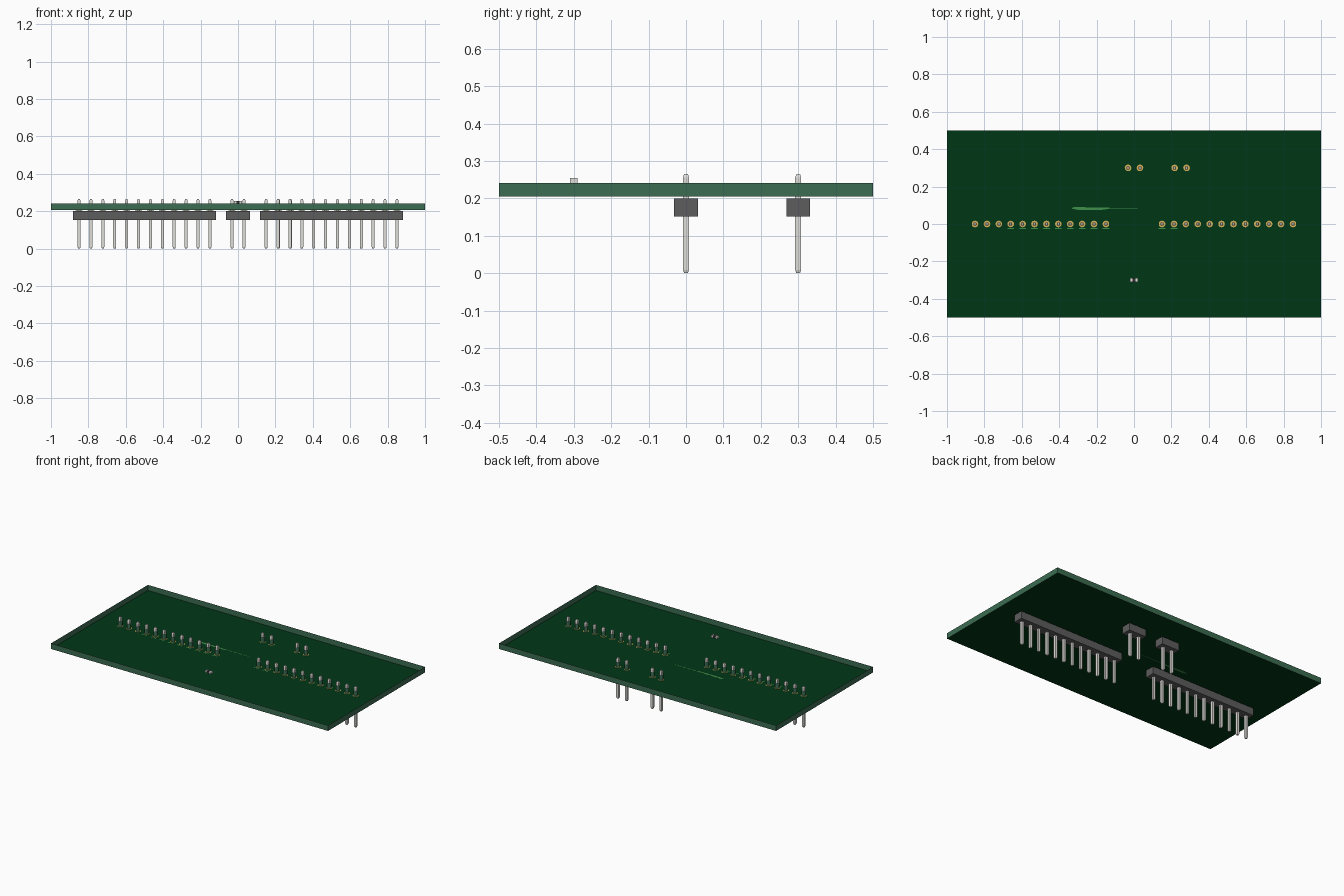
import bpy, bmesh, math
from mathutils import Matrix

if "Cube" in bpy.data.objects:
    bpy.data.objects.remove(bpy.data.objects["Cube"])


def mat(name, rgb):
    m = bpy.data.materials.new(name)
    m.diffuse_color = (*rgb, 1)
    m.use_nodes = True
    m.node_tree.nodes["Principled BSDF"].inputs["Base Color"].default_value = m.diffuse_color
    return m


BOARD = mat("board green", (0.0, 0.038, 0.008))
EDGE = mat("board edge", (0.045, 0.15, 0.083))
PLASTIC = mat("dark plastic", (0.11, 0.11, 0.11))
METAL = mat("pin metal", (0.74, 0.73, 0.70))
GOLD = mat("pad gold", (0.65, 0.45, 0.1))
TRACE = mat("trace green", (0.05, 0.28, 0.07))
BODY = mat("chip body", (0.04, 0.035, 0.035))

FLOOR, TOP = 0.2055, 0.2415     # the board is an open tray: floor sheet and side walls
PITCH = 0.0636


def finish(bm, name, *mats):
    me = bpy.data.meshes.new(name)
    bm.to_mesh(me)
    bm.free()
    for m in mats:
        me.materials.append(m)
    ob = bpy.data.objects.new(name, me)
    bpy.context.collection.objects.link(ob)
    return ob


def rect(x0, x1, y0, y1):
    return [(x0, y0), (x1, y0), (x1, y1), (x0, y1)]


def circle(x, y, r, n=12):
    return [(x + r * math.cos(2 * math.pi * i / n), y + r * math.sin(2 * math.pi * i / n))
            for i in range(n)]


def loft(bm, levels, bottom=True, top=True):
    """Stack (outline, z) rings into a solid, caps optional."""
    rings = [[bm.verts.new((x, y, z)) for x, y in outline] for outline, z in levels]
    n = len(rings[0])
    for a, b in zip(rings, rings[1:]):
        for i in range(n):
            j = (i + 1) % n
            bm.faces.new([a[i], a[j], b[j], b[i]])
    if bottom:
        bm.faces.new(rings[0][::-1])
    if top:
        bm.faces.new(rings[-1])


def square(x, y, r):
    return rect(x - r, x + r, y - r, y + r)


def header(name, cx, cy, count):
    """Pin header: housing, pins, pads and drilled hole walls."""
    hx, hy = count * PITCH / 2, 0.0315
    bm = bmesh.new()
    outline = rect(cx - hx, cx + hx, cy - hy, cy + hy)
    loft(bm, [(outline, 0.152), (outline, 0.2)])
    finish(bm, name + "_housing", PLASTIC)
    pins, pads, holes = bmesh.new(), bmesh.new(), bmesh.new()
    for i in range(count):
        x = cx + (i - (count - 1) / 2) * PITCH
        loft(pins, [(square(x, cy, r), z) for r, z in
                    [(0.005, 0), (0.008, 0.009), (0.008, 0.256), (0.005, 0.265)]])
        ring = circle(x, cy, 0.018)
        loft(pads, [(ring, FLOOR - 0.0006), (ring, FLOOR + 0.0006)])
        ring = circle(x, cy, 0.0125)
        loft(holes, [(ring, FLOOR), (ring, TOP)], False, False)
    finish(pins, name + "_pins", METAL)
    finish(pads, name + "_pads", GOLD)
    finish(holes, name + "_hole_walls", EDGE)


# board: floor sheet with a lighter wall around it
bm = bmesh.new()
outline = rect(-1, 1, -0.5, 0.5)
loft(bm, [(outline, FLOOR), (outline, TOP)], True, False)
board = finish(bm, "circuit_board", BOARD, EDGE)
for p in board.data.polygons:
    p.material_index = 0 if abs(p.normal.z) > 0.5 else 1

# two long rows and two small two-pin headers
header("left_header", -0.5, 0, 12)
header("right_header", 0.5, 0, 12)
header("rear_header_a", 0, 0.3, 2)
header("rear_header_b", 0.249, 0.3, 2)

# surface chip: dark body with metal end caps
bm = bmesh.new()
outline = rect(-0.01, 0.01, -0.3095, -0.2905)
loft(bm, [(outline, TOP), (outline, 0.2545)])
finish(bm, "chip_body", BODY)
bm = bmesh.new()
for s in (-1, 1):
    outline = rect(s * 0.015 - 0.006, s * 0.015 + 0.006, -0.31, -0.29)
    loft(bm, [(outline, TOP), (outline, 0.255)])
finish(bm, "chip_caps", METAL)

# exposed traces, lying in the floor sheet
bm = bmesh.new()
shapes = [[(-0.335, 0.083), (-0.3, 0.076), (-0.17, 0.076), (-0.13, 0.082), (0.02, 0.082),
           (0.02, 0.086), (-0.15, 0.087), (-0.32, 0.091)]]
for x in [-0.15 - i * PITCH for i in range(9)] + [0.15, 0.15 + PITCH]:
    shapes.append(rect(x - 0.018, x + 0.018, -0.027, -0.021))
for s in shapes:
    loft(bm, [(s, FLOOR - 0.0004), (s, FLOOR + 0.0004)])
finish(bm, "traces", TRACE)
